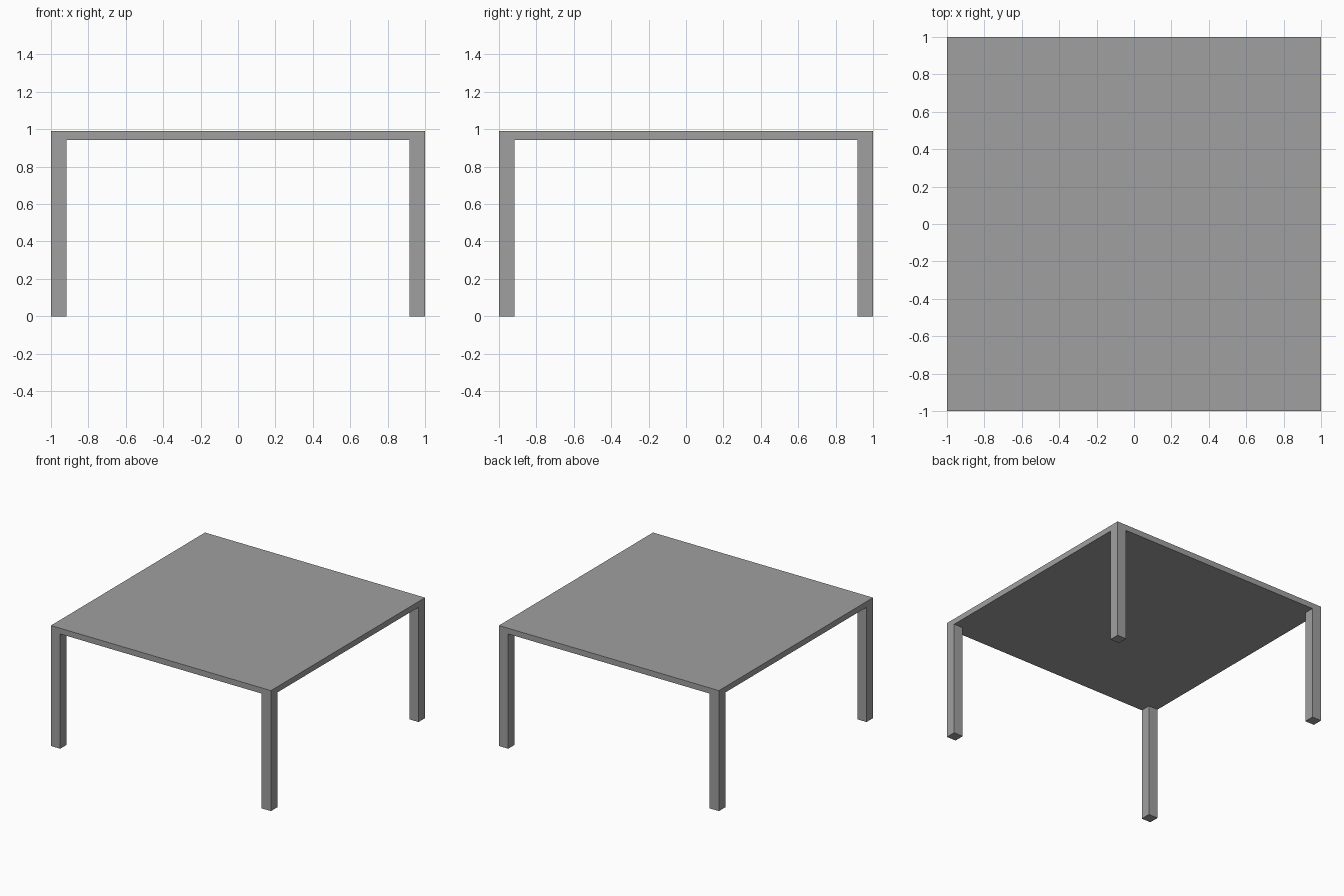
import bpy

if "Cube" in bpy.data.objects:
    bpy.data.objects.remove(bpy.data.objects["Cube"])

TOP, UNDER, LEG = 0.99, 0.943, 0.084

grey = bpy.data.materials.new("plain grey")
grey.diffuse_color = (0.35, 0.35, 0.35, 1)
grey.use_nodes = True
grey.node_tree.nodes["Principled BSDF"].inputs["Base Color"].default_value = grey.diffuse_color


def box(name, lo, hi):
    """Box between two opposite corners."""
    centre = [(a + b) / 2 for a, b in zip(lo, hi)]
    size = [b - a for a, b in zip(lo, hi)]
    bpy.ops.mesh.primitive_cube_add(size=1, location=centre)
    ob = bpy.context.object
    ob.name = name
    ob.scale = size
    bpy.ops.object.transform_apply(location=False, rotation=False, scale=True)
    ob.data.materials.append(grey)
    return ob


# Table top
box("table_top", (-1, -1, UNDER), (1, 1, TOP))

# Square legs flush with the four corners
for y, depth in ((-1, "front"), (1 - LEG, "back")):
    for x, side in ((-1, "left"), (1 - LEG, "right")):
        box(f"{depth}_{side}_leg", (x, y, 0), (x + LEG, y + LEG, UNDER))
